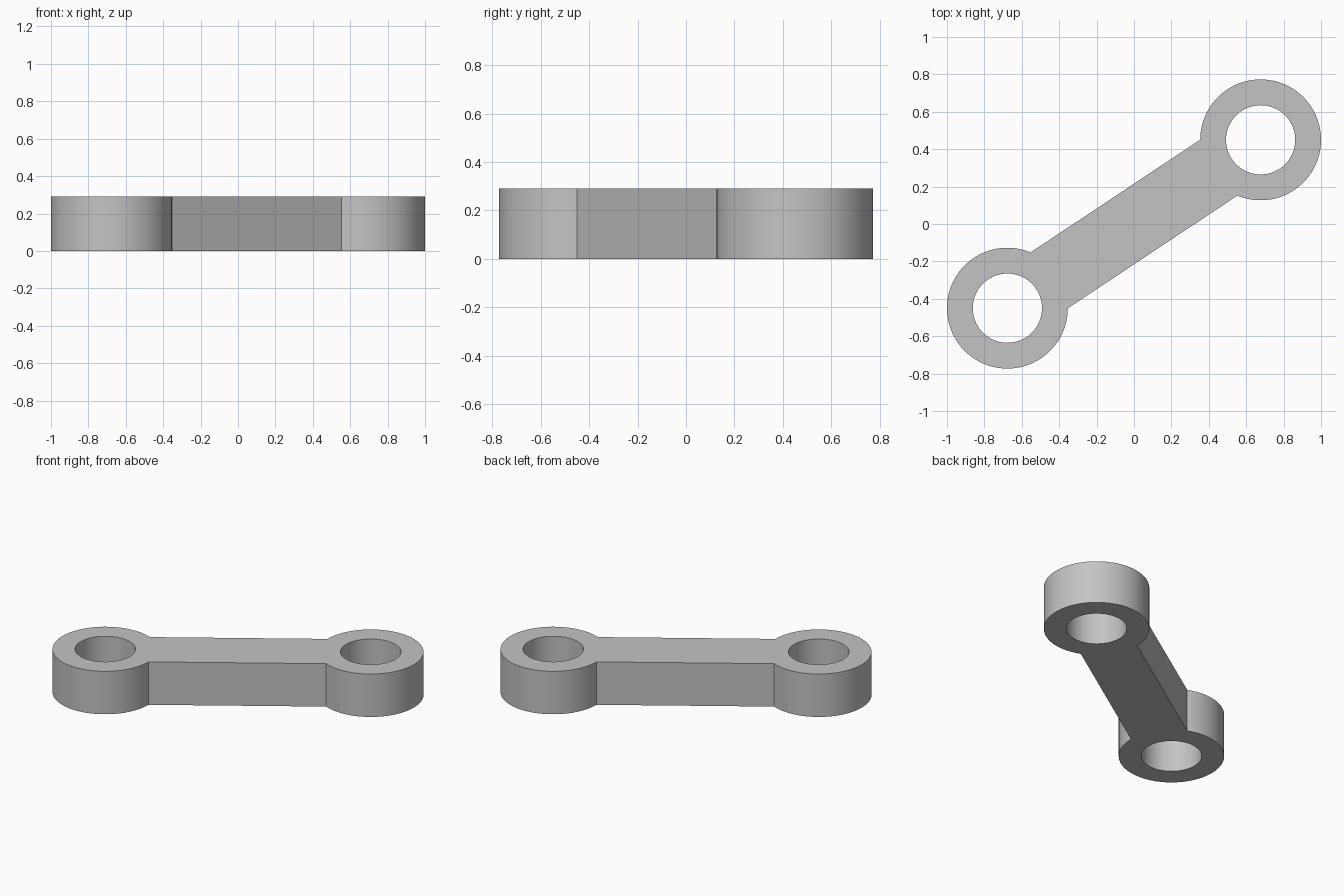
import bpy, bmesh, math
from mathutils import Vector

cube = bpy.data.objects.get("Cube")
if cube:
    bpy.data.objects.remove(cube, do_unlink=True)

CENTRE = Vector((0.677, 0.45, 0))   # centre of one eye; the other is opposite
OUTER, INNER, HEIGHT = 0.323, 0.185, 0.29
SEGMENTS = 96
NECK = 9                            # segments each side of the axis joined to the bar

grey = bpy.data.materials.new("plain grey")
grey.use_nodes = True
colour = (0.55, 0.55, 0.55, 1)
grey.diffuse_color = colour
grey.node_tree.nodes["Principled BSDF"].inputs["Base Color"].default_value = colour

bm = bmesh.new()


def circle(centre, radius, start):
    """Ring of vertices, counted from the direction facing the bar."""
    verts = []
    for i in range(SEGMENTS):
        a = start + math.tau * i / SEGMENTS
        verts.append(bm.verts.new(centre + radius * Vector((math.cos(a), math.sin(a), 0))))
    return verts


def eye(sign):
    """Flat annulus; returns the arc of vertices where the bar joins."""
    centre = CENTRE * sign
    start = math.atan2(-centre.y, -centre.x)
    outer = circle(centre, OUTER, start)
    inner = circle(centre, INNER, start)
    for i in range(SEGMENTS):
        j = (i + 1) % SEGMENTS
        bm.faces.new((outer[i], outer[j], inner[j], inner[i]))
    return [outer[i] for i in range(-NECK, NECK + 1)]


# Two eyes and the bar between them, sharing the joining arcs
right_arc, left_arc = eye(-1), eye(1)
bm.faces.new(list(reversed(right_arc)) + list(reversed(left_arc)))

# Thicken the flat profile
top = bmesh.ops.extrude_face_region(bm, geom=bm.faces[:])
bmesh.ops.translate(bm, vec=(0, 0, HEIGHT),
                    verts=[v for v in top["geom"] if isinstance(v, bmesh.types.BMVert)])
bmesh.ops.recalc_face_normals(bm, faces=bm.faces[:])

mesh = bpy.data.meshes.new("link_arm")
bm.to_mesh(mesh)
bm.free()
mesh.materials.append(grey)
link = bpy.data.objects.new("link_arm", mesh)
bpy.context.collection.objects.link(link)

# Smooth round walls, crisp rims and necks
bpy.ops.object.select_all(action="DESELECT")
link.select_set(True)
bpy.context.view_layer.objects.active = link
bpy.ops.object.shade_smooth_by_angle(angle=math.radians(30))
